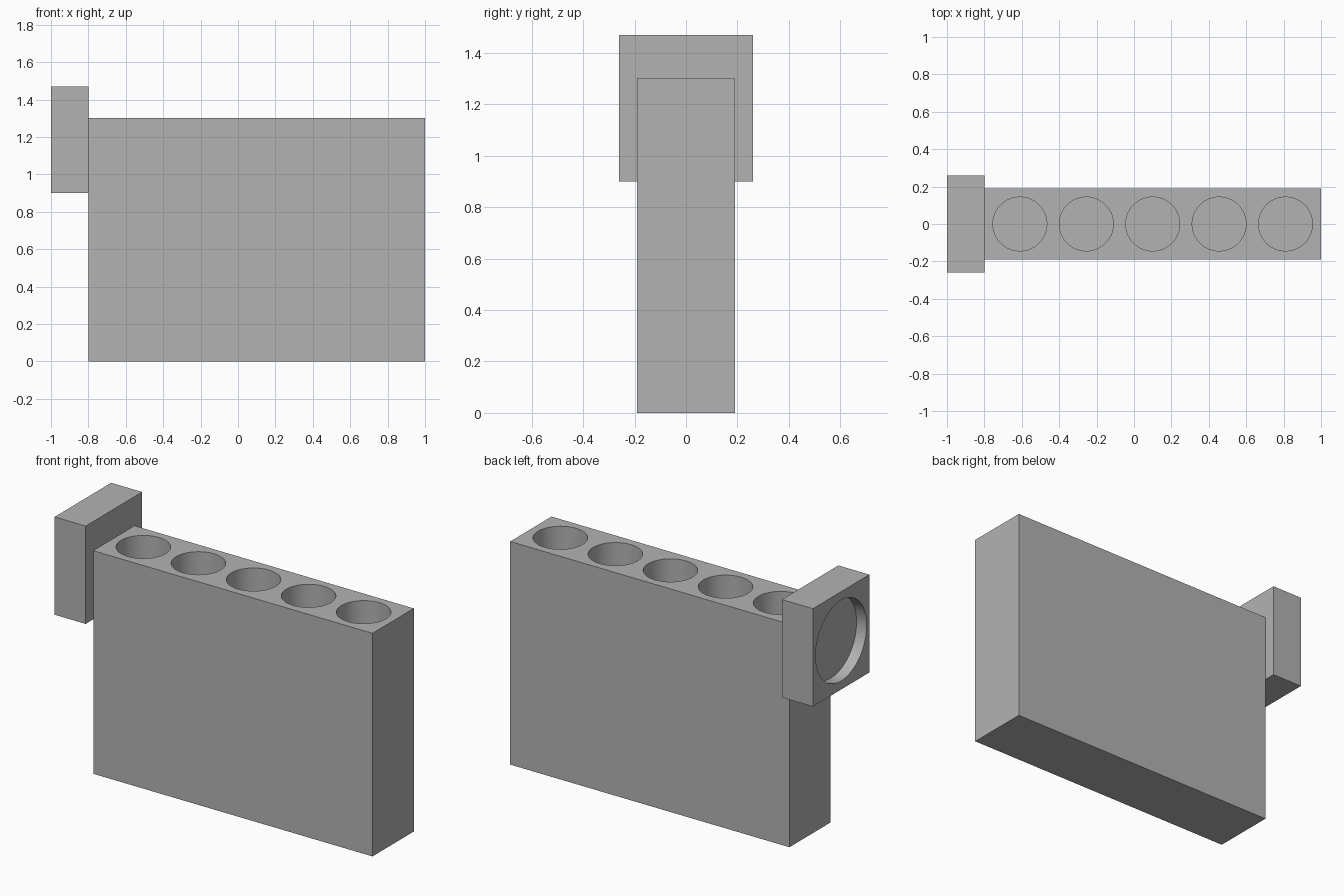
import bpy
import math

old = bpy.data.objects.get("Cube")
if old:
    bpy.data.objects.remove(old, do_unlink=True)

# Single plain grey
grey = bpy.data.materials.new("plain_grey")
grey.use_nodes = True
colour = (0.45, 0.45, 0.45, 1)
grey.diffuse_color = colour
grey.node_tree.nodes["Principled BSDF"].inputs["Base Color"].default_value = colour


def box(name, low, high):
    centre = [(a + b) / 2 for a, b in zip(low, high)]
    bpy.ops.mesh.primitive_cube_add(size=1, location=centre)
    ob = bpy.context.object
    ob.name = name
    ob.scale = [b - a for a, b in zip(low, high)]
    bpy.ops.object.transform_apply(location=False, rotation=False, scale=True)
    ob.data.materials.append(grey)
    return ob


def bore(ob, centre, radius, length, rotation=(0, 0, 0)):
    """Cut a round hole into a part with a cylinder that is then removed."""
    bpy.ops.mesh.primitive_cylinder_add(vertices=96, radius=radius, depth=length,
                                        location=centre, rotation=rotation)
    cutter = bpy.context.object
    cutter.name = "hole_cutter"
    cutter.hide_render = True
    cutter.data.materials.append(grey)
    bpy.context.view_layer.objects.active = ob
    cut = ob.modifiers.new("hole", 'BOOLEAN')
    cut.operation = 'DIFFERENCE'
    cut.solver = 'EXACT'
    cut.object = cutter
    bpy.ops.object.modifier_apply(modifier=cut.name)
    bpy.data.objects.remove(cutter, do_unlink=True)


def finish(ob):
    bpy.ops.object.select_all(action='DESELECT')
    ob.select_set(True)
    bpy.context.view_layer.objects.active = ob
    bpy.ops.object.shade_smooth_by_angle(angle=math.radians(30))


# Tall holder body with five deep round wells
holder = box("holder_body", (-0.8, -0.19, 0), (1, 0.19, 1.3))
floor, over = 0.1, 1.4
for i in range(5):
    x = -0.61 + 0.355 * i
    bore(holder, (x, 0, (floor + over) / 2), 0.144, over - floor)
finish(holder)

# End mounting block with a shallow round recess on its outer face
mount = box("mounting_block", (-1, -0.26, 0.9), (-0.8, 0.26, 1.47))
depth = 0.065
bore(mount, (-1, 0, 1.185), 0.235, 2 * depth, (0, math.pi / 2, 0))
finish(mount)
